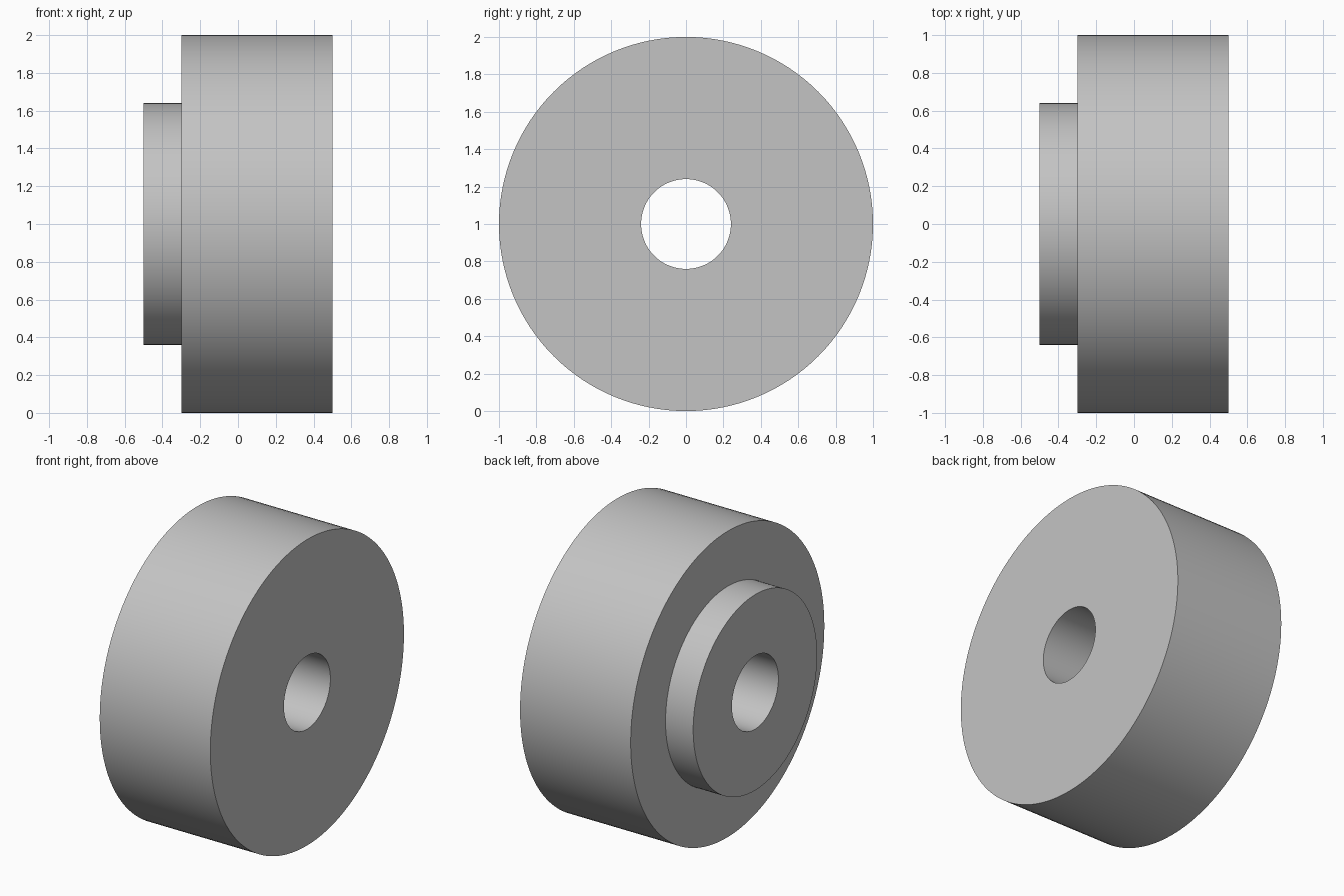
import bpy
import bmesh
from math import radians
from mathutils import Matrix, Vector

default_cube = bpy.data.objects.get("Cube")
if default_cube:
    bpy.data.objects.remove(default_cube, do_unlink=True)

SEGMENTS = 128
BORE, HUB, RIM = 0.24, 0.64, 1.0
HUB_END, SHOULDER, FACE = -0.5, -0.3, 0.5

# Plain grey material
grey = bpy.data.materials.new("plain grey")
grey.use_nodes = True
colour = (0.55, 0.55, 0.55, 1)
grey.diffuse_color = colour
grey.node_tree.nodes["Principled BSDF"].inputs["Base Color"].default_value = colour

# Half section of the wheel: (position along axle, radius)
profile = [(HUB_END, BORE), (HUB_END, HUB), (SHOULDER, HUB),
           (SHOULDER, RIM), (FACE, RIM), (FACE, BORE)]

# Revolve the closed section around the axle
bm = bmesh.new()
rings = []
for i in range(SEGMENTS):
    turn = Matrix.Rotation(radians(360) * i / SEGMENTS, 3, 'X')
    rings.append([bm.verts.new(turn @ Vector((x, 0, r))) for x, r in profile])
for i, ring in enumerate(rings):
    following = rings[(i + 1) % SEGMENTS]
    for j in range(len(profile)):
        k = (j + 1) % len(profile)
        bm.faces.new((ring[j], ring[k], following[k], following[j]))
bmesh.ops.recalc_face_normals(bm, faces=bm.faces)

mesh = bpy.data.meshes.new("hubbed_wheel")
bm.to_mesh(mesh)
bm.free()
mesh.materials.append(grey)

# Stand the wheel on the ground, smooth round walls, sharp rims
wheel = bpy.data.objects.new("hubbed_wheel", mesh)
wheel.location.z = RIM
bpy.context.collection.objects.link(wheel)
bpy.ops.object.select_all(action='DESELECT')
wheel.select_set(True)
bpy.context.view_layer.objects.active = wheel
bpy.ops.object.shade_smooth_by_angle(angle=radians(30))
